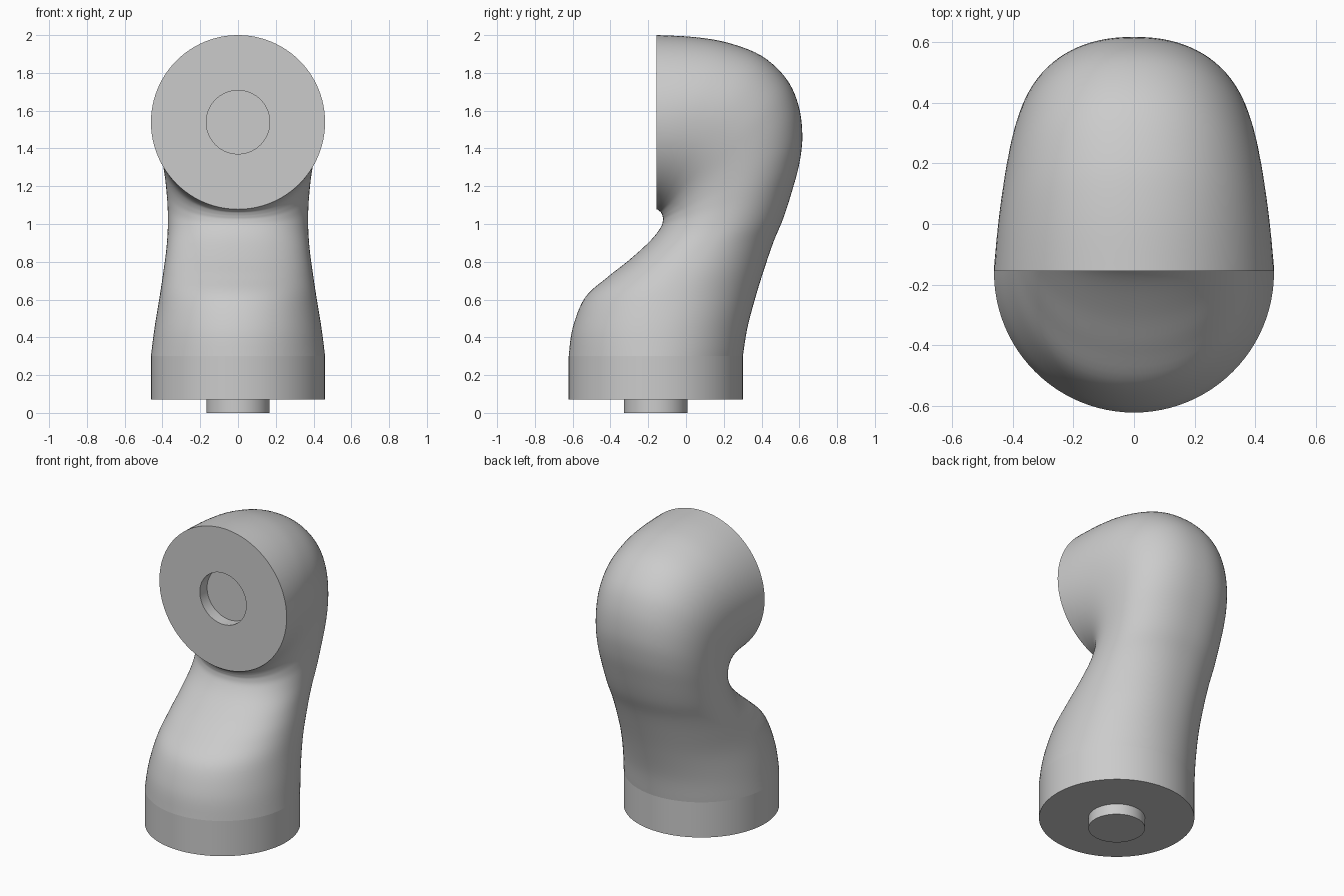
import bpy, bmesh, math
from mathutils import Vector

SIDES = 96
RADIUS, PEG_RADIUS = 0.461, 0.168
BASE_Y, FACE_Y, FACE_Z = -0.16, -0.155, 1.539

cube = bpy.data.objects.get("Cube")
if cube:
    bpy.data.objects.remove(cube)

grey = bpy.data.materials.new("light_grey")
grey.use_nodes = True
grey.diffuse_color = (0.6, 0.6, 0.6, 1)
grey.node_tree.nodes["Principled BSDF"].inputs["Base Color"].default_value = (0.6, 0.6, 0.6, 1)


def section(front, back, width, power=2.0):
    """Closed ring spanning front to back in the YZ plane, with a half width in X."""
    front, back = Vector((0, *front)), Vector((0, *back))
    middle, half = (front + back) / 2, (back - front) / 2
    ring = []
    for i in range(SIDES):
        a = math.tau * i / SIDES
        s, c = math.sin(a), math.cos(a)
        x = width * math.copysign(abs(s) ** (2 / power), s)
        ring.append(middle + half * math.copysign(abs(c) ** (2 / power), c) + Vector((x, 0, 0)))
    return ring


def level(radius, z):
    return section((BASE_Y - radius, z), (BASE_Y + radius, z), radius)


def upright(radius, y):
    return section((y, FACE_Z - radius), (y, FACE_Z + radius), radius)


def loft(name, rings, cap_start=True, cap_end=True):
    bm = bmesh.new()
    loops = [[bm.verts.new(p) for p in ring] for ring in rings]
    for a, b in zip(loops, loops[1:]):
        for i in range(SIDES):
            j = (i + 1) % SIDES
            bm.faces.new((a[i], a[j], b[j], b[i]))
    if cap_start:
        bm.faces.new(loops[0][::-1])
    if cap_end:
        bm.faces.new(loops[-1])
    bmesh.ops.recalc_face_normals(bm, faces=bm.faces)
    mesh = bpy.data.meshes.new(name)
    bm.to_mesh(mesh)
    bm.free()
    mesh.materials.append(grey)
    obj = bpy.data.objects.new(name, mesh)
    bpy.context.collection.objects.link(obj)
    bpy.ops.object.select_all(action="DESELECT")
    obj.select_set(True)
    bpy.context.view_layer.objects.active = obj
    bpy.ops.object.shade_smooth_by_angle(angle=math.radians(35))
    return obj


def spline(p0, p1, p2, p3, t):
    return [0.5 * (2 * b + (c - a) * t + (2 * a - 5 * b + 4 * c - d) * t ** 2
                   + (3 * b - a - 3 * c + d) * t ** 3) for a, b, c, d in zip(p0, p1, p2, p3)]


# Bent body: front y, front z, back y, back z, half width
guides = [
    (-.621, .30, .301, .30, .461), (-.60, .45, .325, .45, .442),
    (-.535, .61, .37, .62, .415), (-.42, .715, .42, .78, .395),
    (-.30, .81, .465, .91, .38), (-.19, .91, .515, 1.03, .372),
    (-.135, .98, .56, 1.17, .372), (-.122, 1.02, .60, 1.32, .378),
    (-.124, 1.04, .616, 1.47, .386), (-.128, 1.052, .595, 1.63, .397),
    (-.133, 1.062, .53, 1.77, .411), (-.14, 1.068, .40, 1.89, .427),
    (-.146, 1.073, .22, 1.96, .442), (-.15, 1.076, .04, 1.99, .453),
    (FACE_Y, FACE_Z - RADIUS, FACE_Y, FACE_Z + RADIUS, RADIUS),
]
STEPS = 5
last = len(guides) - 1
rings = []
for k in range(last):
    near = [guides[min(max(k + o, 0), last)] for o in (-1, 0, 1, 2)]
    for step in range(STEPS):
        t = step / STEPS
        fy, fz, by, bz, w = spline(*near, t)
        power = 2 + 0.25 * math.sin(math.pi * (k + t) / last)
        rings.append(section((fy, fz), (by, bz), w, power))

# Flat end face with a round socket
rings += [upright(RADIUS, FACE_Y), upright(PEG_RADIUS, FACE_Y), upright(PEG_RADIUS, FACE_Y + 0.075)]
loft("bent_body", rings, cap_start=False)

# Straight collar and the peg below it
loft("base_collar", [level(RADIUS, 0.07), level(RADIUS, 0.30)])
loft("base_peg", [level(PEG_RADIUS, 0.0), level(PEG_RADIUS, 0.08)])
